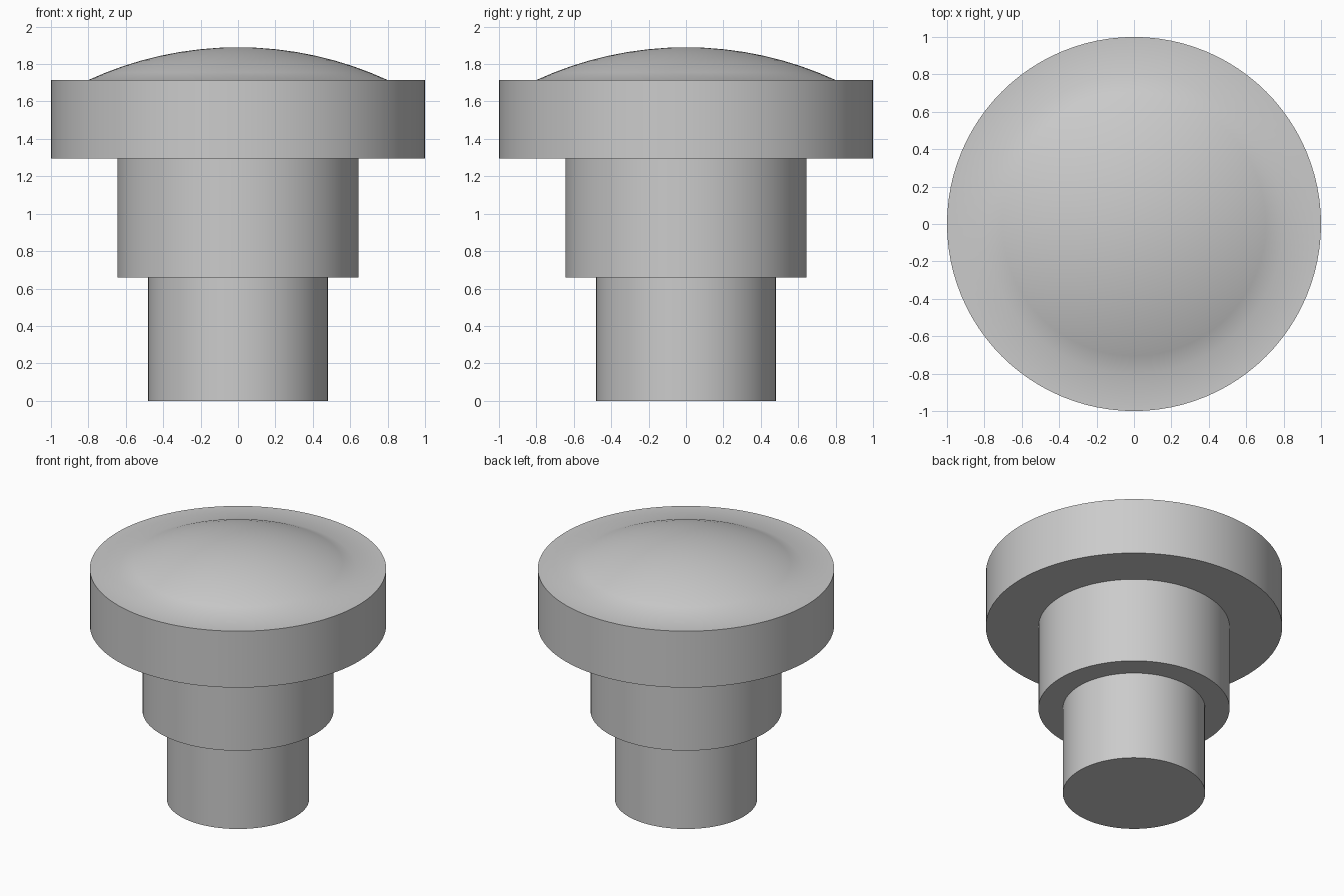
import bpy
import bmesh
import math

SEGMENTS = 96

cube = bpy.data.objects.get("Cube")
if cube:
    bpy.data.objects.remove(cube, do_unlink=True)

# Plain grey finish shared by every part
GREY = (0.6, 0.6, 0.6, 1.0)
grey = bpy.data.materials.new("plain grey")
grey.use_nodes = True
grey.diffuse_color = GREY
grey.node_tree.nodes["Principled BSDF"].inputs["Base Color"].default_value = GREY


def lathe(name, profile):
    """Turn a (radius, height) profile, listed from bottom to top, around z."""
    bm = bmesh.new()
    verts = [bm.verts.new((r, 0, z)) for r, z in profile]
    edges = [bm.edges.new(pair) for pair in zip(verts, verts[1:])]
    bmesh.ops.spin(bm, geom=verts + edges, cent=(0, 0, 0), axis=(0, 0, 1),
                   angle=math.tau, steps=SEGMENTS, use_merge=True)
    bmesh.ops.remove_doubles(bm, verts=bm.verts, dist=0.0001)
    bmesh.ops.recalc_face_normals(bm, faces=bm.faces)
    mesh = bpy.data.meshes.new(name)
    bm.to_mesh(mesh)
    bm.free()
    mesh.materials.append(grey)
    obj = bpy.data.objects.new(name, mesh)
    bpy.context.collection.objects.link(obj)
    bpy.ops.object.select_all(action="DESELECT")
    obj.select_set(True)
    bpy.context.view_layer.objects.active = obj
    bpy.ops.object.shade_smooth_by_angle(angle=math.radians(30))
    return obj


STEM_R, COLLAR_R, HEAD_R, DOME_R = 0.48, 0.645, 1.0, 0.8
STEM_TOP, COLLAR_TOP, HEAD_TOP, DOME_TOP = 0.66, 1.295, 1.715, 1.89

# Shallow spherical cap that rises from the flat rim of the head
rise = DOME_TOP - HEAD_TOP
sphere_r = (DOME_R ** 2 + rise ** 2) / (2 * rise)
half_angle = math.asin(DOME_R / sphere_r)
RINGS = 8
dome = []
for i in range(RINGS + 1):
    a = half_angle * (1 - i / RINGS)
    dome.append((sphere_r * math.sin(a),
                 DOME_TOP - sphere_r * (1 - math.cos(a))))

# Narrow stem, closed underneath
lathe("stem", [(0, 0), (STEM_R, 0), (STEM_R, STEM_TOP)])

# Wider collar with an open inner edge that meets the stem
lathe("collar", [(STEM_R, STEM_TOP), (COLLAR_R, STEM_TOP), (COLLAR_R, COLLAR_TOP)])

# Broad head with a flat rim and domed top
lathe("domed_head", [(COLLAR_R, COLLAR_TOP), (HEAD_R, COLLAR_TOP),
                     (HEAD_R, HEAD_TOP)] + dome)
